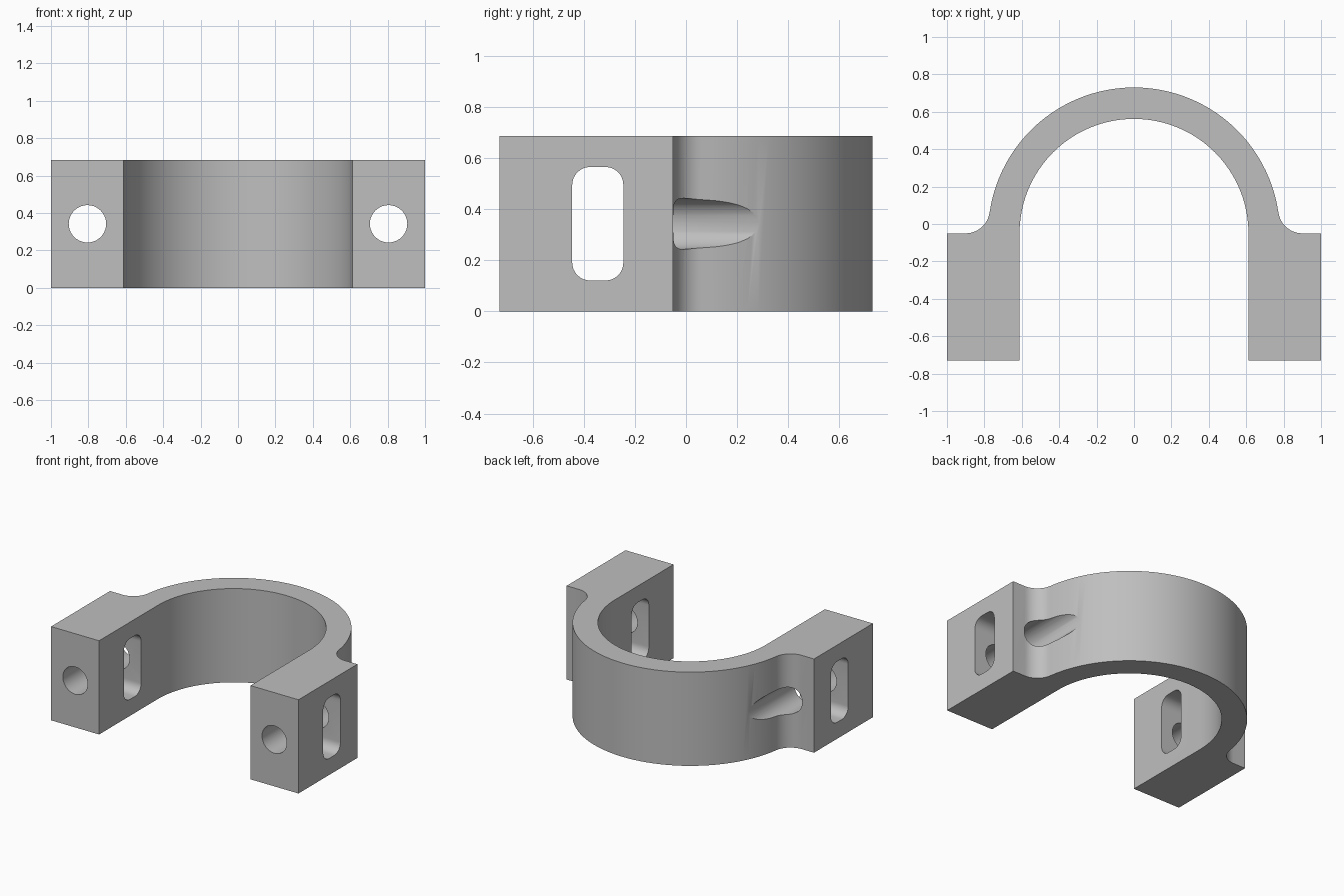
import bpy, bmesh
from math import sin, cos, pi, atan2, sqrt, radians

cube = bpy.data.objects.get("Cube")
if cube:
    bpy.data.objects.remove(cube, do_unlink=True)

HEIGHT, FRONT, SHOULDER = 0.685, -0.73, -0.05
INNER, OUTER, FILLET = 0.612, 0.78, 0.13

grey = bpy.data.materials.new("plain_grey")
grey.use_nodes = True
colour = (0.52, 0.52, 0.52, 1)
grey.diffuse_color = colour
grey.node_tree.nodes["Principled BSDF"].inputs["Base Color"].default_value = colour


def arc(cx, cy, r, a0, a1, n):
    return [(cx + r * cos(a0 + (a1 - a0) * i / n),
             cy + r * sin(a0 + (a1 - a0) * i / n)) for i in range(n + 1)]


def prism(name, outline, place, start, end):
    """Extrude a 2D outline from start to end; place maps (u, v, depth) to xyz."""
    bm = bmesh.new()
    rings = [[bm.verts.new(place(u, v, d)) for u, v in outline] for d in (start, end)]
    n = len(outline)
    for ring in rings:
        bm.faces.new(ring)
    for i in range(n):
        j = (i + 1) % n
        bm.faces.new((rings[0][i], rings[0][j], rings[1][j], rings[1][i]))
    bmesh.ops.recalc_face_normals(bm, faces=bm.faces)
    mesh = bpy.data.meshes.new(name)
    bm.to_mesh(mesh)
    bm.free()
    mesh.materials.append(grey)
    ob = bpy.data.objects.new(name, mesh)
    bpy.context.collection.objects.link(ob)
    return ob


# Clamp outline: right half of the outer edge, mirrored, then the inner arch
fillet_x = sqrt((OUTER + FILLET) ** 2 - FILLET ** 2)
touch = atan2(FILLET, fillet_x)
right = [(1, FRONT), (1, SHOULDER)]
right += arc(fillet_x, SHOULDER + FILLET, FILLET, -pi / 2, touch - pi, 12)
right += arc(0, SHOULDER, OUTER, touch, pi / 2, 24)[1:]
left = [(-x, y) for x, y in reversed(right[:-1])]
inner = [(-INNER, FRONT)] + arc(0, SHOULDER, INNER, pi, 0, 48) + [(INNER, FRONT)]
clamp = prism("clamp_body", right + left + inner, lambda u, v, d: (u, v, d), 0, HEIGHT)

# Cutters: one bolt hole through each lug, one rounded slot across both lugs
cutters = []
for side in (-1, 1):
    circle = arc(side * 0.805, HEIGHT / 2, 0.1, 0, 2 * pi, 40)[:-1]
    cutters.append(prism("bolt_hole_cutter", circle, lambda u, v, d: (u, d, v), -0.9, 0.6))

slot = []
for i, (sy, sz) in enumerate(((1, 1), (-1, 1), (-1, -1), (1, -1))):
    slot += arc(-0.345 + sy * 0.03, HEIGHT / 2 + sz * 0.152, 0.07,
                i * pi / 2, (i + 1) * pi / 2, 8)
cutters.append(prism("slot_cutter", slot, lambda u, v, d: (d, u, v), -1.2, 1.2))

bpy.ops.object.select_all(action='DESELECT')
clamp.select_set(True)
bpy.context.view_layer.objects.active = clamp
for cutter in cutters:
    cutter.hide_render = True
    mod = clamp.modifiers.new("cut", 'BOOLEAN')
    mod.operation = 'DIFFERENCE'
    mod.solver = 'EXACT'
    mod.object = cutter
    bpy.ops.object.modifier_apply(modifier=mod.name)
    bpy.data.objects.remove(cutter, do_unlink=True)

bpy.ops.object.shade_smooth_by_angle(angle=radians(30))
